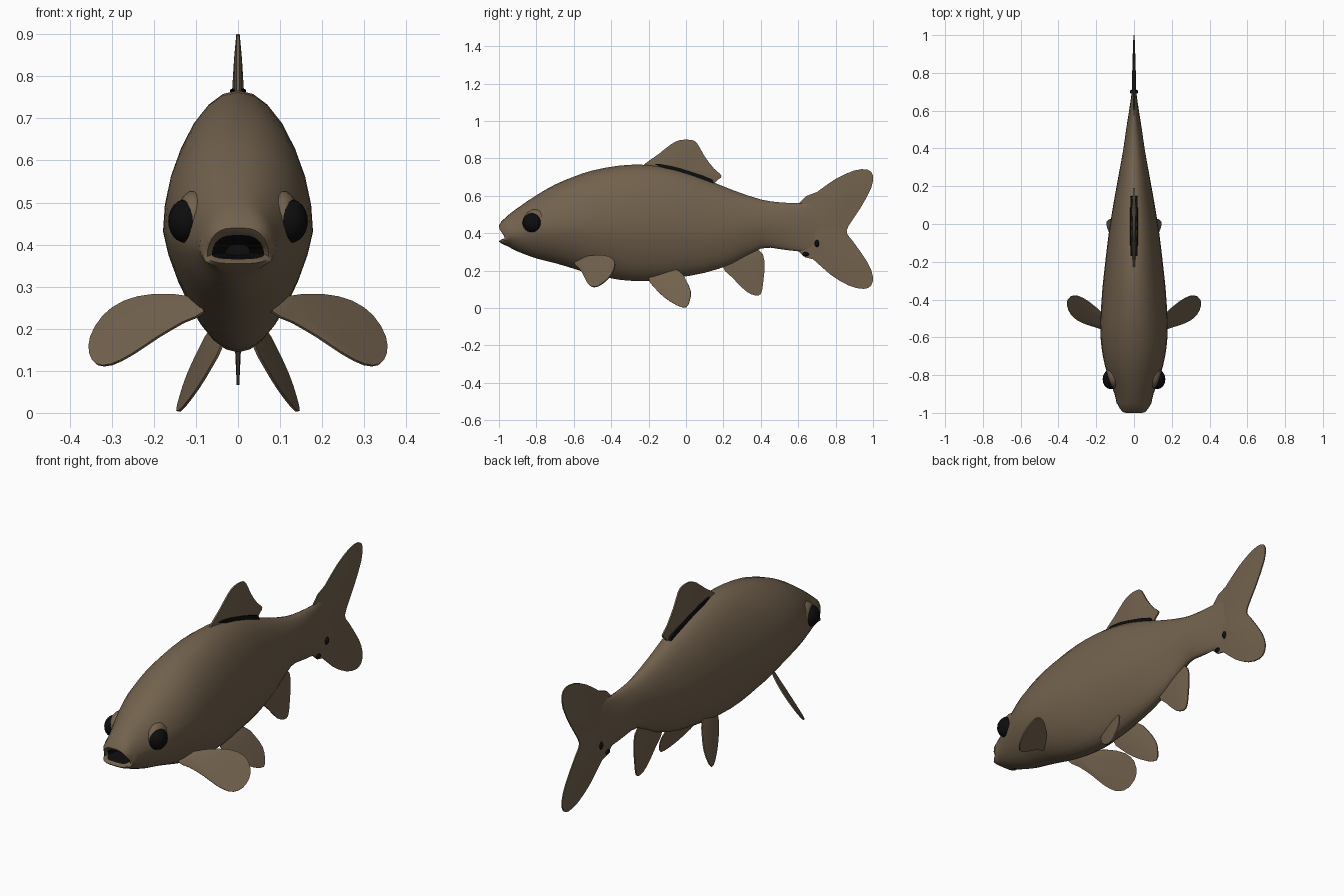
import bpy, bmesh, math
from mathutils import Vector

if "Cube" in bpy.data.objects:
    bpy.data.objects.remove(bpy.data.objects["Cube"], do_unlink=True)


def material(name, color):
    m = bpy.data.materials.new(name)
    m.use_nodes = True
    m.diffuse_color = color
    bsdf = next(n for n in m.node_tree.nodes if n.type == "BSDF_PRINCIPLED")
    bsdf.inputs["Base Color"].default_value = color
    bsdf.inputs["Roughness"].default_value = 0.8
    return m


brown = material("olive brown", (0.17, 0.122, 0.075, 1))
black = material("near black", (0.004, 0.004, 0.004, 1))


def refine(points, closed):
    """Add a smooth in-between point after every point."""
    n, out = len(points), []

    def at(i):
        return points[i % n] if closed else points[max(0, min(n - 1, i))]

    for i in range(n):
        out.append(tuple(points[i]))
        if closed or i < n - 1:
            out.append(tuple((9 * (b + c) - a - d) / 16 for a, b, c, d in
                             zip(at(i - 1), at(i), at(i + 1), at(i + 2))))
    return out


def finish(name, bm, mats, mirror=False, angle=50):
    bmesh.ops.recalc_face_normals(bm, faces=bm.faces)
    mesh = bpy.data.meshes.new(name)
    bm.to_mesh(mesh)
    bm.free()
    ob = bpy.data.objects.new(name, mesh)
    bpy.context.collection.objects.link(ob)
    for m in mats:
        mesh.materials.append(m)
    if mirror:
        ob.modifiers.new("Mirror", "MIRROR").use_mirror_merge = False
    bpy.ops.object.select_all(action="DESELECT")
    ob.select_set(True)
    bpy.context.view_layer.objects.active = ob
    bpy.ops.object.shade_smooth_by_angle(angle=math.radians(angle))
    return ob


# Body: rings of (y, top, bottom, half width, height of widest point)
SIDES = 28
mouth = [(-.90, .40, .375, .03, .2), (-.965, .415, .37, .056, .2),
         (-.985, .423, .365, .062, .2), (-1, .44, .355, .073, .2),
         (-.988, .462, .345, .084, .25)]
trunk = [(-.95, .497, .328, .092, .35), (-.9, .535, .302, .103, .4),
         (-.8, .603, .265, .14, .45), (-.7, .66, .24, .165, .45),
         (-.6, .702, .21, .177, .45), (-.5, .735, .18, .177, .45),
         (-.35, .762, .15, .168, .45), (-.2, .765, .144, .152, .45),
         (-.05, .74, .162, .134, .45), (.1, .69, .188, .11, .45),
         (.25, .63, .238, .083, .47), (.4, .58, .318, .056, .5),
         (.5, .565, .315, .042, .5), (.6, .56, .303, .026, .5),
         (.7, .56, .31, .012, .5), (.8, .48, .36, .003, .5)]


def ring(bm, section, is_mouth):
    y, top, bottom, w, frac = section
    zc = bottom + frac * (top - bottom)
    verts = []
    for k in range(SIDES):
        a = 2 * math.pi * k / SIDES
        s, c = math.sin(a), math.cos(a)
        if is_mouth:    # boxier lips, with the corners drawn back
            x = w * math.copysign(abs(s) ** .65, s)
            yy = y + .03 * abs(s) ** 6
        else:           # egg-shaped, narrower towards the belly
            x = w * s * (1 - .2 * max(0, -c))
            yy = y
        z = zc + c * ((top - zc) if c > 0 else (zc - bottom))
        verts.append(bm.verts.new((x, yy, z)))
    return verts


bm = bmesh.new()
rings = [ring(bm, s, True) for s in mouth] + \
        [ring(bm, s, False) for s in refine(trunk, False)]
for i, (r, q) in enumerate(zip(rings, rings[1:])):
    for k in range(SIDES):
        j = (k + 1) % SIDES
        f = bm.faces.new((r[k], r[j], q[j], q[k]))
        f.material_index = 1 if i < 2 else 0
bm.faces.new(rings[0]).material_index = 1
bm.faces.new(rings[-1])
finish("body", bm, [brown, black])


# Fins: a lens-shaped blade, thickest at its root
def fin(name, outline, root, place, thick=.012, edge=.003,
        mat=brown, mirror=False):
    o = Vector(place(0, 0))
    normal = (Vector(place(1, 0)) - o).cross(Vector(place(0, 1)) - o)
    normal.normalize()
    pts = refine(outline, True)
    n = len(pts)
    bm = bmesh.new()
    rims = []
    for side in (1, -1):
        def vert(u, v, t):
            return bm.verts.new(Vector(place(u, v)) + normal * side * t)
        rim = [vert(u, v, edge) for u, v in pts]
        mid = [vert(root[0] + .6 * (u - root[0]), root[1] + .6 * (v - root[1]),
                    (thick + edge) / 2) for u, v in pts]
        tip = vert(*root, thick)
        for k in range(n):
            j = (k + 1) % n
            bm.faces.new((rim[k], rim[j], mid[j], mid[k]))
            bm.faces.new((mid[k], mid[j], tip))
        rims.append(rim)
    a, b = rims
    for k in range(n):
        j = (k + 1) % n
        bm.faces.new((a[k], a[j], b[j], b[k]))
    return finish(name, bm, [mat], mirror)


def upright(y, z):
    return (0, y, z)


def pectoral(x, z):
    return (x, -.90 + .945 * x + .95 * z, z)


def pelvic(y, z):
    return (.142 - .36 * (z - .01) + .25 * y, y, z)


fin("tail_fin",
    [(.6, .555), (.7, .62), (.8, .69), (.9, .735), (.97, .74), (.999, .71),
     (.99, .64), (.93, .53), (.87, .44), (.86, .4), (.89, .36), (.97, .245),
     (.999, .17), (.99, .12), (.95, .102), (.87, .12), (.77, .18),
     (.68, .26), (.6, .305)],
    (.66, .43), upright, .013)

fin("dorsal_fin",
    [(-.23, .762), (-.15, .82), (-.08, .875), (-.03, .898), (.03, .898),
     (.06, .88), (.1, .81), (.15, .745), (.19, .708), (.17, .685),
     (.12, .66), (-.05, .70), (-.2, .74)],
    (-.04, .75), upright, .015, .004)

fin("anal_fin",
    [(.19, .235), (.25, .16), (.32, .09), (.37, .067), (.4, .075),
     (.412, .13), (.42, .25), (.39, .31), (.3, .31)],
    (.32, .25), upright, .01)

fin("pectoral_fins",
    [(.11, .275), (.2, .281), (.27, .265), (.32, .23), (.35, .18),
     (.352, .14), (.335, .115), (.3, .115), (.25, .14), (.19, .18),
     (.13, .215), (.08, .24)],
    (.12, .25), pectoral, .009, mirror=True)

fin("pelvic_fins",
    [(-.2, .16), (-.17, .11), (-.12, .06), (-.05, .015), (0, .004),
     (.02, .04), (.025, .09), (0, .15), (-.04, .2), (-.13, .21)],
    (-.09, .15), pelvic, .009, mirror=True)

# Dark seam along the foot of the dorsal fin
fin("dorsal_seam",
    [(-.17, .77), (-.08, .76), (.03, .728), (.14, .687), (.13, .66),
     (.02, .70), (-.08, .735)],
    (-.02, .735), upright, .022, .018, black)


# Rounded details
def ball(name, centre, radii, mat, mirror=False):
    bm = bmesh.new()
    bmesh.ops.create_uvsphere(bm, u_segments=20, v_segments=12, radius=1)
    bmesh.ops.scale(bm, vec=radii, verts=bm.verts)
    bmesh.ops.translate(bm, vec=centre, verts=bm.verts)
    return finish(name, bm, [mat], mirror)


ball("eyes", (.124, -.822, .456), (.042, .052, .052), black, True)
ball("eye_sockets", (.105, -.80, .462), (.042, .07, .066), brown, True)
ball("tail_spot", (0, .70, .345), (.022, .014, .022), black)
ball("tail_root_spot", (0, .64, .288), (.016, .018, .012), black)
